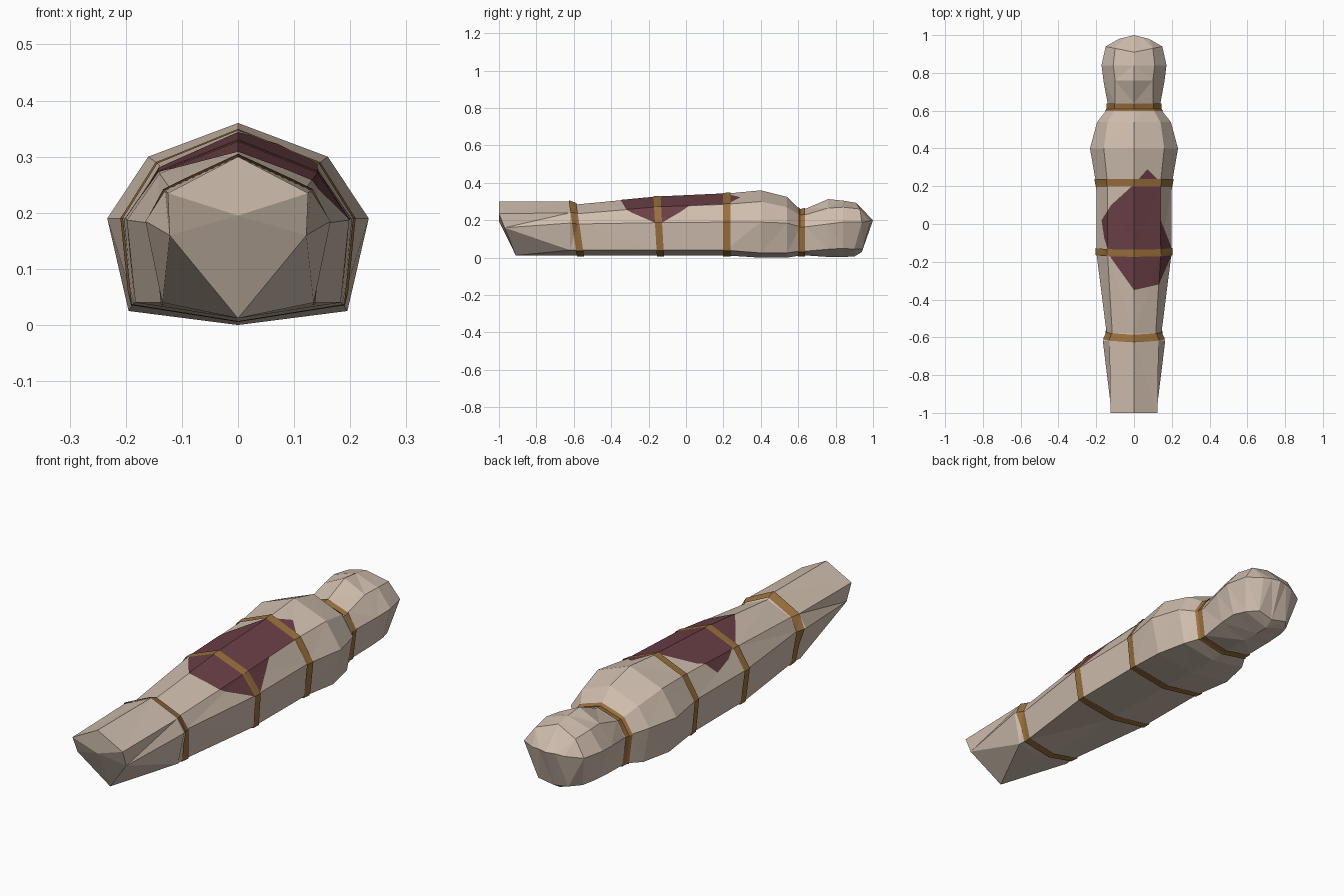
import bpy
import bmesh
from mathutils import Vector

cube = bpy.data.objects.get("Cube")
if cube:
    bpy.data.objects.remove(cube)


def material(name, colour):
    mat = bpy.data.materials.new(name)
    mat.use_nodes = True
    mat.diffuse_color = (*colour, 1)
    mat.node_tree.nodes["Principled BSDF"].inputs["Base Color"].default_value = (*colour, 1)
    return mat


linen = material("linen", (0.62, 0.51, 0.42))
rope = material("brown_cord", (0.32, 0.16, 0.045))
stain = material("dark_red_stain", (0.145, 0.05, 0.06))


def make_object(name, bm, mat):
    mesh = bpy.data.meshes.new(name)
    bm.to_mesh(mesh)
    bm.free()
    mesh.materials.append(mat)
    obj = bpy.data.objects.new(name, mesh)
    bpy.context.collection.objects.link(obj)
    return obj


def ring(y, top, upper, side, low, bottom):
    """Eight-sided section: ridge height, three half-width/height pairs, underside height."""
    ys = y if isinstance(y, tuple) else (y,) * 5
    half = [(0, top), upper, side, low, (0, bottom)]
    right = [Vector((x, yy, z)) for (x, z), yy in zip(half, ys)]
    left = [Vector((-p.x, p.y, p.z)) for p in right[3:0:-1]]
    return right + left


# Sections from the toes to the crown
sections = [
    ring((-1, -1, -.97, -.91, -.91), .30, (.125, .235), (.122, .16), (0, .012), .012),
    ring(-.62, .30, (.13, .24), (.165, .185), (.135, .04), .012),
    ring(-.58, .285, (.115, .235), (.145, .18), (.13, .04), .012),
    ring(-.16, .325, (.14, .27), (.198, .187), (.183, .04), .012),
    ring(.21, .342, (.14, .285), (.2, .19), (.185, .04), .012),
    ring(.40, .36, (.16, .30), (.233, .19), (.195, .025), 0),
    ring(.54, .325, (.14, .27), (.195, .185), (.165, .025), 0),
    ring(.61, .255, (.10, .225), (.14, .165), (.125, .035), .012),
    ring(.64, .262, (.10, .23), (.14, .165), (.125, .035), .012),
    ring(.76, .313, (.10, .265), (.162, .18), (.135, .045), .004),
    ring(.84, .305, (.11, .27), (.172, .19), (.135, .05), .004),
    ring((.91, .93, .94, .90, .90), .293, (.10, .26), (.15, .19), (.115, .045), .006),
    ring((1, .99, .98, .945, .94), .20, (.04, .2), (.08, .195), (.075, .045), .03),
]

# Wrapped body, lofted through the sections
body = bmesh.new()
loops = [[body.verts.new(p) for p in s] for s in sections]
for a, b in zip(loops, loops[1:]):
    for i in range(8):
        j = (i + 1) % 8
        body.faces.new((a[i], a[j], b[j], b[i]))
body.faces.new(loops[-1])
toe = body.verts.new((0, -1, .195))
for i in range(8):
    body.faces.new((toe, loops[0][i], loops[0][(i + 1) % 8]))
bmesh.ops.remove_doubles(body, verts=body.verts, dist=.0005)
bmesh.ops.dissolve_degenerate(body, edges=body.edges, dist=.0005)
bmesh.ops.recalc_face_normals(body, faces=body.faces)
bmesh.ops.triangulate(body, faces=body.faces)


def clip(bm, point, normal):
    """Keep only the side of the plane that the normal points away from."""
    geom = bm.verts[:] + bm.edges[:] + bm.faces[:]
    bmesh.ops.bisect_plane(bm, geom=geom, plane_co=point, plane_no=normal, clear_outer=True)


def swell(bm, amount):
    """Push vertices outward from the long axis of the body."""
    for v in bm.verts:
        v.co += Vector((v.co.x, 0, v.co.z - .17)).normalized() * amount


# Cords, cut as thin bands from the body surface
cords = {"ankle_cord": (-.588, -.15), "thigh_cord": (-.146, -.06),
         "chest_cord": (.218, 0), "neck_cord": (.618, 0)}
for name, (y, slant) in cords.items():
    band = body.copy()
    axis = Vector((0, 1, -slant)).normalized()
    centre = Vector((0, y, .17))
    clip(band, centre + axis * .019, axis)
    clip(band, centre - axis * .019, -axis)
    swell(band, .005)
    make_object(name, band, rope)

# Stain, three convex outlines (anticlockwise from above) cut from the upper surface
outlines = {
    "stain_right": [(0, .21), (-.12, .1), (-.17, .02), (-.155, -.08), (-.12, -.18), (0, -.35)],
    "stain_left_lower": [(0, -.35), (.13, -.32), (.2, -.16), (.195, -.12), (.14, .02), (0, .02)],
    "stain_left_upper": [(0, .02), (.14, .02), (.14, .22), (.07, .29), (0, .21)],
}
for name, outline in outlines.items():
    patch = body.copy()
    under = [f for f in patch.faces if f.normal.z < .2]
    bmesh.ops.delete(patch, geom=under, context="FACES")
    for (ax, ay), (bx, by) in zip(outline, outline[1:] + outline[:1]):
        clip(patch, (ax, ay, 0), (by - ay, ax - bx, 0))
    swell(patch, .002)
    make_object(name, patch, stain)

make_object("wrapped_body", body, linen)
